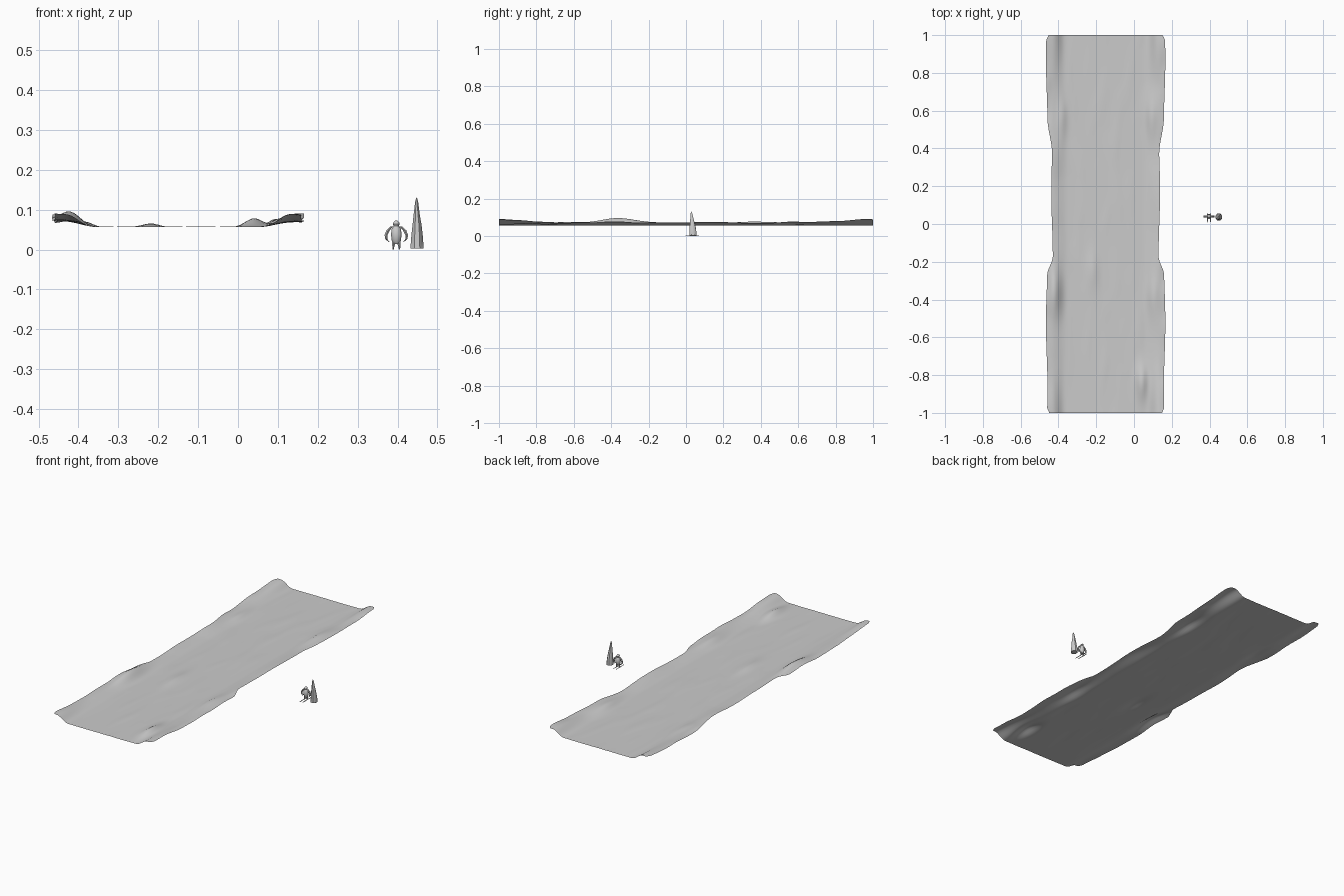
import bpy, bmesh, math
from mathutils import Vector, noise

cube = bpy.data.objects.get("Cube")
if cube:
    bpy.data.objects.remove(cube)

grey = bpy.data.materials.new("plain grey")
grey.use_nodes = True
colour = (0.6, 0.6, 0.6, 1)
grey.diffuse_color = colour
grey.node_tree.nodes["Principled BSDF"].inputs["Base Color"].default_value = colour


def finish(bm, name, angle=60):
    mesh = bpy.data.meshes.new(name)
    bm.to_mesh(mesh)
    bm.free()
    mesh.materials.append(grey)
    obj = bpy.data.objects.new(name, mesh)
    bpy.context.collection.objects.link(obj)
    bpy.ops.object.select_all(action='DESELECT')
    bpy.context.view_layer.objects.active = obj
    obj.select_set(True)
    bpy.ops.object.shade_smooth_by_angle(angle=math.radians(angle))
    return obj


def smooth(a, b, t):
    t = max(0, min(1, (t - a) / (b - a)))
    return t * t * (3 - 2 * t)


def bump(x, y, cx, cy, rx, ry, height):
    return height * math.exp(-((x - cx) / rx) ** 2 - ((y - cy) / ry) ** 2)


# Snow sheet: flat middle, banked rims, scattered drifts
MIDDLE = -0.15


def half_width(y):
    wide = smooth(0.36, 0.56, y) + 1 - smooth(-0.27, -0.17, y)
    return 0.284 + 0.028 * wide + 0.004 * math.sin(y * 9)


def height(x, y):
    d = abs(x - MIDDLE)
    side = 1 if x > MIDDLE else -1
    wave = noise.noise(Vector((side * 5, y * 4, 0)))
    z = 0.056 + (0.016 + 0.007 * wave) * smooth(0.2, 0.29, d)
    z += 0.012 * smooth(0.28, 0.31, d) * noise.noise(Vector((side * 9, y * 6, 2)))
    z += 0.017 * smooth(0.7, 1, abs(y)) * smooth(0.22, 0.28, d)
    z += 0.003 * max(0, noise.noise(Vector((x * 16, y * 4, 7))))
    z += bump(x, y, -0.42, -0.36, 0.035, 0.12, 0.026)
    z += bump(x, y, 0.1, -0.38, 0.03, 0.1, 0.012)
    z += bump(x, y, 0.04, -0.84, 0.03, 0.09, 0.022)
    z += bump(x, y, -0.22, -0.25, 0.03, 0.1, 0.009)
    z += bump(x, y, -0.38, 0.56, 0.025, 0.1, 0.01)
    z += bump(x, y, 0.09, 0.56, 0.025, 0.1, 0.01)
    return max(0.055, min(z, 0.1))


bm = bmesh.new()
bmesh.ops.create_grid(bm, x_segments=60, y_segments=150, size=1)
for v in bm.verts:
    u, y = v.co.x, v.co.y
    corner = 0.012 * smooth(0.975, 1, abs(y))
    x = MIDDLE + u * (half_width(y) - corner)
    v.co = (x, y, height(x, y))
finish(bm, "snow_slope")


# Loft of oval rings: (x, y, z, x radius, y radius)
def loft(name, rings, sides=8, angle=40):
    bm = bmesh.new()
    loops = []
    for x, y, z, rx, ry in rings:
        loops.append([bm.verts.new((x + rx * math.cos(math.tau * (i + 0.5) / sides),
                                    y + ry * math.sin(math.tau * (i + 0.5) / sides), z))
                      for i in range(sides)])
    for a, b in zip(loops, loops[1:]):
        for i in range(sides):
            j = (i + 1) % sides
            bm.faces.new((a[i], a[j], b[j], b[i]))
    bm.faces.new(loops[0])
    bm.faces.new(loops[-1])
    bmesh.ops.recalc_face_normals(bm, faces=bm.faces)
    return finish(bm, name, angle)


# Leaning rock spire
loft("rock_spire", [(0.449, 0.037, 0.003, 0.018, 0.021), (0.449, 0.037, 0.03, 0.016, 0.019),
                    (0.449, 0.034, 0.06, 0.0125, 0.015), (0.448, 0.032, 0.09, 0.008, 0.01),
                    (0.448, 0.029, 0.12, 0.004, 0.005), (0.448, 0.028, 0.13, 0.001, 0.001)])

# Little skiing figure
CX, CY = 0.397, 0.04
loft("figure_body", [(CX, CY, 0.014, 0.006, 0.006), (CX, CY, 0.022, 0.012, 0.011),
                     (CX, CY, 0.038, 0.014, 0.013), (CX, CY, 0.052, 0.012, 0.011),
                     (CX, CY, 0.06, 0.006, 0.007)], 10)
loft("figure_head", [(CX, CY, 0.057, 0.006, 0.007), (CX, CY, 0.064, 0.009, 0.01),
                     (CX, CY, 0.069, 0.007, 0.008), (CX, CY, 0.073, 0.002, 0.002)], 10)
for side, label in ((1, "left"), (-1, "right")):
    loft(label + "_flipper", [(CX + side * dx, CY, z, r, 0.006) for dx, z, r in
                              ((0.018, 0.019, 0.001), (0.025, 0.026, 0.003), (0.026, 0.036, 0.004),
                               (0.021, 0.048, 0.005), (0.011, 0.058, 0.004))], 6)
    loft(label + "_leg", [(CX + side * 0.008, CY, 0.002, 0.002, 0.004),
                          (CX + side * 0.007, CY, 0.012, 0.004, 0.005),
                          (CX + side * 0.006, CY, 0.025, 0.005, 0.006)], 6)
    # Thin skis
    loft(label + "_ski", [(CX + side * 0.008, 0.033, z, 0.0018, 0.04) for z in (0, 0.002)], 8)
